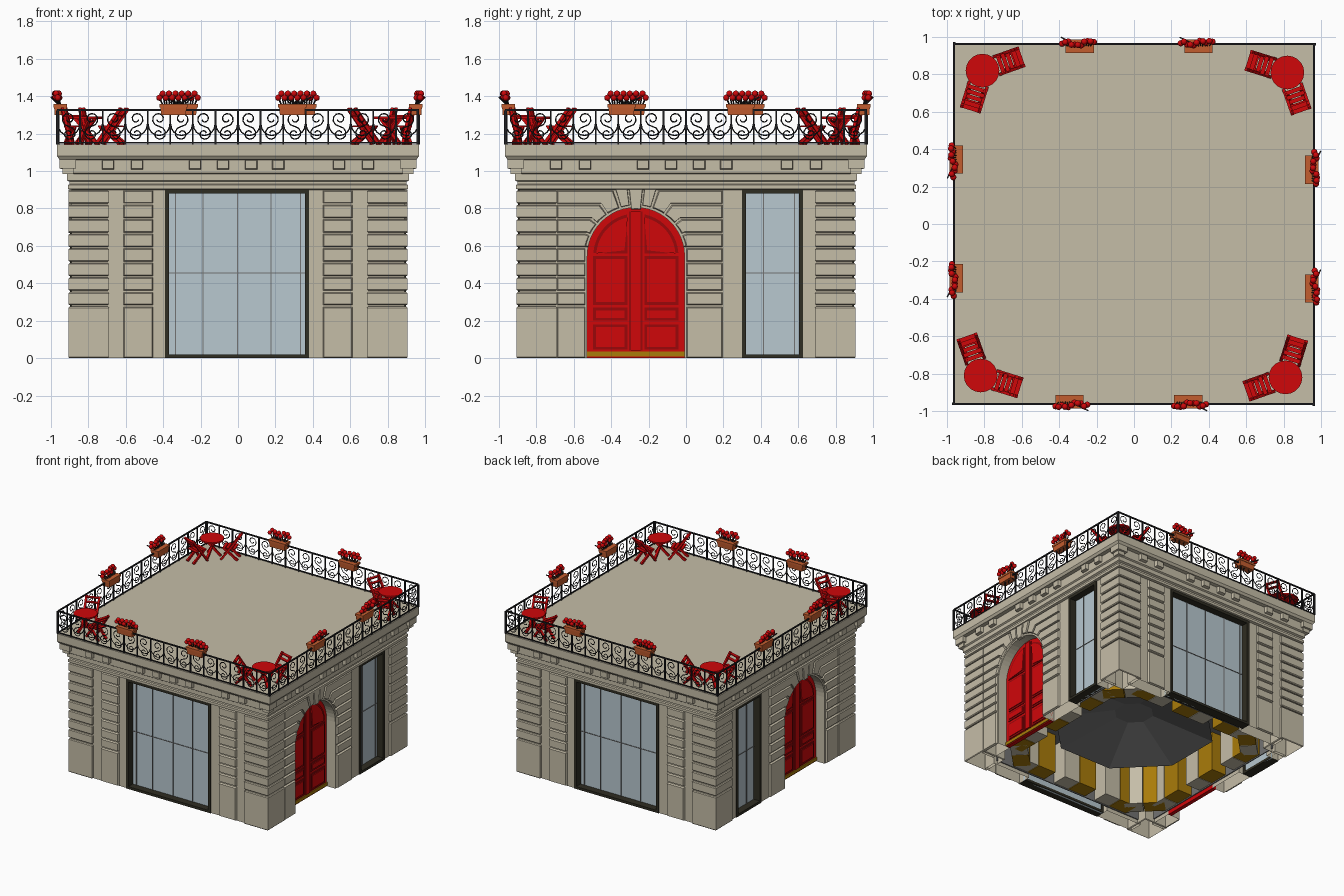
import bpy, bmesh, math, random
from mathutils import Matrix, Vector

random.seed(4)
cube = bpy.data.objects.get("Cube")
if cube:
    bpy.data.objects.remove(cube, do_unlink=True)


def material(name, r, g, b):
    m = bpy.data.materials.new(name)
    m.use_nodes = True
    m.diffuse_color = (r, g, b, 1)
    m.node_tree.nodes["Principled BSDF"].inputs["Base Color"].default_value = (r, g, b, 1)
    return m


STONE = material("stone", .56, .51, .39)
GLASS = material("glass", .48, .58, .63)
RED = material("red_paint", .63, .002, .003)
DEEP_RED = material("deep_red_moulding", .32, .002, .003)
FRAME = material("dark_bronze", .028, .026, .016)
IRON = material("black_iron", .014, .014, .016)
CLAY = material("terracotta", .55, .11, .028)
OCHRE = material("ochre", .4, .2, .003)
SLATE = material("slate_grey", .17, .17, .17)

# Wall frames: local axes are along the wall, outward, up
FRONT = Matrix(((1, 0, 0), (0, -1, 0), (0, 0, 1)))
BACK = Matrix(((-1, 0, 0), (0, 1, 0), (0, 0, 1)))
RIGHT = Matrix(((0, 1, 0), (1, 0, 0), (0, 0, 1)))
LEFT = Matrix(((0, -1, 0), (1, 0, 0), (0, 0, 1)))
SIDES = {"front": FRONT, "back": BACK, "plus_x": RIGHT, "minus_x": LEFT}


def loft(bm, rings):
    """Closed skin through rings of equal length."""
    vs = [[bm.verts.new(p) for p in ring] for ring in rings]
    n = len(vs[0])
    for a, b in zip(vs, vs[1:]):
        for i in range(n):
            bm.faces.new((a[i], a[(i + 1) % n], b[(i + 1) % n], b[i]))
    bm.faces.new(vs[0][::-1])
    bm.faces.new(vs[-1])


def prism(bm, pts, d0, d1, frame, inset=0.0):
    """Extrude a wall-plane outline outward, with optional chamfered front."""
    us, zs = [p[0] for p in pts], [p[1] for p in pts]
    cu, cz = (min(us) + max(us)) / 2, (min(zs) + max(zs)) / 2
    ku, kz = 1 - 2 * inset / (max(us) - min(us)), 1 - 2 * inset / (max(zs) - min(zs))
    loft(bm, [[frame @ Vector((u, d0, z)) for u, z in pts],
              [frame @ Vector((cu + (u - cu) * ku, d1, cz + (z - cz) * kz)) for u, z in pts]])


def rect(bm, u0, u1, z0, z1, d0, d1, frame=FRONT, inset=0.0):
    prism(bm, [(u0, z0), (u1, z0), (u1, z1), (u0, z1)], d0, d1, frame, inset)


def box(bm, x0, x1, y0, y1, z0, z1):
    rect(bm, x0, x1, z0, z1, -y1, -y0)


def bar(bm, a, b, w, h=None):
    a, b = Vector(a), Vector(b)
    q = (b - a).to_track_quat('Z', 'Y').to_matrix().to_4x4()
    m = Matrix.Translation((a + b) / 2) @ q @ Matrix.Diagonal((w, h or w, (b - a).length, 1))
    bmesh.ops.create_cube(bm, size=1, matrix=m)


def make(name, bm, mat, turns=1, open_base=False):
    """Finish a part; turns=4 repeats it around the building."""
    bmesh.ops.recalc_face_normals(bm, faces=bm.faces)
    if open_base:
        base = [f for f in bm.faces if max(v.co.z for v in f.verts) < .003]
        bmesh.ops.delete(bm, geom=base, context='FACES')
    me = bpy.data.meshes.new(name)
    bm.to_mesh(me)
    bm.free()
    me.materials.append(mat)
    place(name, me, turns)


def place(name, me, turns):
    for k in range(turns):
        ob = bpy.data.objects.new(name if turns == 1 else f"{name}_{k + 1}", me)
        ob.rotation_euler.z = k * math.pi / 2
        bpy.context.collection.objects.link(ob)


# Shared measures
WALL, FACE, HEAD, END = .89, .907, .905, .72
ARCH, SPRING, RAD = -.268, .545, .26
GAP, CHAMFER = .008, .006
PITCH = (HEAD - .283) / 8
ROWS = [(0, .275)] + [(.283 + i * PITCH, .283 + (i + 1) * PITCH - GAP) for i in range(8)]


def arc(r, a0, a1, n):
    return [(ARCH + r * math.cos(math.radians(a0 + (a1 - a0) * i / n)),
             SPRING + r * math.sin(math.radians(a0 + (a1 - a0) * i / n))) for i in range(n + 1)]


def window(name, u0, u1, mullions, frame):
    bm = bmesh.new()
    rect(bm, u0, u1, 0, HEAD, .825, .84, frame)
    make(name + "_glass", bm, GLASS)
    bm = bmesh.new()
    for a, b, c, d in ((u0, u0 + .022, 0, HEAD), (u1 - .022, u1, 0, HEAD),
                       (u0, u1, 0, .02), (u0, u1, HEAD - .026, HEAD)):
        rect(bm, a, b, c, d, .82, .898, frame)
    make(name + "_frame", bm, FRAME)
    bm = bmesh.new()
    for u in mullions:
        rect(bm, u - .003, u + .003, .02, HEAD - .02, .838, .845, frame)
    rect(bm, u0 + .02, u1 - .02, .453, .458, .838, .844, frame)
    make(name + "_mullions", bm, SLATE)


# Shop-window walls
for side in ("front", "back"):
    fr = SIDES[side]
    bm = bmesh.new()
    prism(bm, [(-END, 0), (-.39, 0), (-.39, HEAD), (.38, HEAD), (.38, 0), (END, 0), (END, .95), (-END, .95)],
          .78, WALL, fr)
    for s in (-1, 1):
        for z0, z1 in ROWS:
            u0, u1 = sorted((s * .455, s * .614))
            rect(bm, u0, u1, z0, z1, WALL - .002, FACE - .002, fr, CHAMFER)
    make(side + "_wall", bm, STONE, open_base=True)
    window(side + "_window", -.39, .38, [-.335, -.187, -.003, .176, .335], fr)

# Door walls
for side in ("plus_x", "minus_x"):
    fr = SIDES[side]
    bm = bmesh.new()
    door_arch = arc(RAD, 180, 0, 24)
    lo, hi = ARCH - RAD, ARCH + RAD
    prism(bm, [(-END, 0), (lo, 0)] + door_arch + [(hi, 0), (.3, 0), (.3, HEAD), (.625, HEAD), (.625, 0),
          (END, 0), (END, .95), (-END, .95)], .78, WALL, fr)
    for z0, z1 in ROWS[:5]:
        rect(bm, -.69, lo - .01, z0, z1, WALL - .002, FACE - .002, fr, CHAMFER)
        rect(bm, hi + .01, .195, z0, z1, WALL - .002, FACE - .002, fr, CHAMFER)
    # Stepped arch stones: radial joint, then level joint
    angles = [10, 25, 40, 56, 72]
    levels = [ROWS[5][0] + i * PITCH for i in range(5)]
    for s, reach in ((1, .463), (-1, .422)):
        for i in range(4):
            a0, a1, z0, z1 = angles[i] + 1, angles[i + 1] - 1, levels[i], levels[i + 1] - GAP
            pts = [(u - ARCH, z) for u, z in arc(RAD + .012, a0, a1, 4)]
            pts += [((z1 - SPRING) / math.tan(math.radians(a1)), z1), (reach, z1), (reach, z0),
                    ((z0 - SPRING) / math.tan(math.radians(a0)), z0)]
            prism(bm, [(ARCH + s * u, z) for u, z in pts], WALL - .002, FACE - .002, fr, CHAMFER)
    for a0, a1, r in ((73, 83, .012), (84, 96, -.01), (97, 107, .012)):
        top = [(ARCH + (HEAD - SPRING) / math.tan(math.radians(a)), HEAD) for a in (a1, a0)]
        prism(bm, arc(RAD + r, a0, a1, 3) + top, WALL - .01, FACE - .002, fr, .004)
    make(side + "_wall", bm, STONE, open_base=True)
    window(side + "_window", .3, .625, [.415, .58], fr)

    # Double door with raised panels on darker mouldings
    leaf, moulding = bmesh.new(), bmesh.new()
    prism(leaf, [(lo, 0)] + door_arch + [(hi, 0)], .78, .812, fr)
    rect(moulding, ARCH - .036, ARCH + .036, .04, .785, .81, .818, fr)
    rect(leaf, ARCH - .026, ARCH + .026, .04, .785, .81, .826, fr)
    for s in (-1, 1):
        for z0, z1 in ((.045, .18), (.2, .27), (.285, .545)):
            u0, u1 = sorted((ARCH + s * .045, ARCH + s * .228))
            rect(moulding, u0, u1, z0, z1, .81, .818, fr)
            rect(leaf, u0 + .015, u1 - .015, z0 + .015, z1 - .015, .811, .824, fr)
        for target, inset, d in ((moulding, 0, .818), (leaf, .016, .824)):
            quarter = [(ARCH + s * (u - ARCH), z) for u, z in arc(.228 - inset, 4, 78, 10)]
            prism(target, quarter + [(ARCH + s * (.045 + inset), .56 + inset)], .811, d, fr)
    make(side + "_door", leaf, RED)
    make(side + "_door_mouldings", moulding, DEEP_RED)
    bm = bmesh.new()
    rect(bm, lo, hi, .008, .034, .79, .819, fr)
    make(side + "_threshold", bm, OCHRE)

# Rusticated corner piers, hollow at the foot
bm = bmesh.new()
box(bm, .70, WALL, -WALL, -.70, .27, .95)
for z0, z1 in ROWS:
    c = CHAMFER
    loft(bm, [[(x, y, z) for x, y in ((.69 + i, -FACE + i), (FACE - i, -FACE + i),
               (FACE - i, -.69 - i), (.69 + i, -.69 - i))]
              for i, z in ((c, z0), (0, z0 + c), (0, z1 - c), (c, z1))])
make("corner_pier", bm, STONE, 4, open_base=True)

# Entablature and roof terrace
bm = bmesh.new()
steps = [(.89, .9), (.91, .905), (.91, .925), (.9, .93), (.9, .943), (.915, .95), (.915, .983),
         (.926, .99), (.926, 1.058), (.955, 1.062), (.968, 1.08), (.968, 1.143)]
loft(bm, [[(-h, -h, z), (h, -h, z), (h, h, z), (-h, h, z)] for h, z in steps])
make("cornice_and_terrace", bm, STONE)
bm = bmesh.new()
for x in (-.695, -.54, -.23, -.08, .07, .215, .54, .695):
    rect(bm, x - .034, x + .034, 1.008, 1.062, .92, .952, FRONT, .005)
box(bm, .865, .955, -.955, -.865, 1.015, 1.065)
box(bm, .88, .938, -.938, -.88, .985, 1.02)
make("cornice_brackets", bm, STONE, 4)

# Railing: straight bars, then scrollwork
Y, N = -.962, 16
bm = bmesh.new()
for z, w in ((1.152, .008), (1.327, .01)):
    bar(bm, (-.965, Y, z), (.965, Y, z), w)
for i in range(N):
    x = -.965 + 1.93 * i / N
    bar(bm, (x, Y, 1.143), (x, Y, 1.325), .014 if i == 0 else .009)
make("railing_bars", bm, IRON, 4)

cu = bpy.data.curves.new("railing_scrolls", 'CURVE')
cu.dimensions, cu.bevel_depth, cu.bevel_resolution = '3D', .0035, 0


def spline(pts):
    sp = cu.splines.new('POLY')
    sp.points.add(len(pts) - 1)
    for p, (x, z) in zip(sp.points, pts):
        p.co = (x, Y, z, 1)


for i in range(N):
    x, s = -.965 + 1.93 * (i + .5) / N, 1 if i % 2 else -1
    half = []
    for k in range(13):
        t = k / 12
        a, r = -math.pi / 2 + s * 7.5 * t, .04 * (1 - .7 * t)
        half.append((r * math.cos(a), .04 + r * math.sin(a)))
    spline([(x - u, 1.239 - v) for u, v in half[::-1]] + [(x + u, 1.239 + v) for u, v in half[1:]])
    spline([(x + .058 * math.cos(a * math.pi / 8), 1.25 - .06 * math.sin(a * math.pi / 8)) for a in range(9)])
tmp = bpy.data.objects.new("scroll_source", cu)
bpy.context.collection.objects.link(tmp)
mesh = bpy.data.meshes.new_from_object(tmp.evaluated_get(bpy.context.evaluated_depsgraph_get()))
bpy.data.objects.remove(tmp)
mesh.materials.clear()
mesh.materials.append(IRON)
place("railing_scrolls", mesh, 4)

# Flower boxes hung on the railing
pots, blooms, stems = bmesh.new(), bmesh.new(), bmesh.new()
for cx in (-.345, .29):
    loft(pots, [[(cx - w, -.95 - d, z), (cx + w, -.95 - d, z), (cx + w, -.95 + d, z), (cx - w, -.95 + d, z)]
                for w, d, z in ((.066, .03, 1.3), (.07, .033, 1.34), (.076, .036, 1.341), (.076, .036, 1.358))])
    for i in range(11):
        p = Vector((cx + .01 + (i - 5) * .017, -.965 + random.uniform(-.016, .012), 1.392 + .022 * (i % 2)))
        bmesh.ops.create_icosphere(blooms, subdivisions=2, radius=.017, matrix=Matrix.Translation(p))
        bar(stems, (cx + (i - 5) * .011, -.95, 1.35), p, .006)
    bar(stems, (cx + .02, -.96, 1.355), (cx + .1, -.998, 1.395), .007)
for f in blooms.faces:
    f.smooth = True
make("flower_box", pots, CLAY, 4)
make("flowers", blooms, RED, 4)
make("flower_stems", stems, IRON, 4)

# Bistro table with folding chairs
T = Vector((-.82, -.81, 0))
bm = bmesh.new()
bmesh.ops.create_cone(bm, cap_ends=True, segments=20, radius1=.09, radius2=.09, depth=.012,
                      matrix=Matrix.Translation(T + Vector((0, 0, 1.285))))
for k in range(3):
    d = Vector((math.cos(k * 2.1), math.sin(k * 2.1), 0)) * .065
    bar(bm, T + d + Vector((0, 0, 1.145)), T - d * .8 + Vector((0, 0, 1.28)), .017)
make("table", bm, RED, 4)
for name, cx, cy in (("chair_a", -.868, -.675), ("chair_b", -.685, -.852)):
    bm = bmesh.new()
    for i in range(4):
        y = -.04 + i * .026
        box(bm, -.05, .05, y - .011, y + .011, 1.235, 1.243)
    for s in (-1, 1):
        bar(bm, (s * .05, -.06, 1.145), (s * .05, .075, 1.335), .016)
        bar(bm, (s * .036, .065, 1.145), (s * .036, -.045, 1.237), .016)
    for t in (.79, .95):
        bar(bm, (-.05, -.06 + .135 * t, 1.145 + .19 * t), (.05, -.06 + .135 * t, 1.145 + .19 * t), .024, .008)
    away = math.atan2(cy - T.y, cx - T.x) - math.pi / 2
    bm.transform(Matrix.Translation((cx, cy, 0)) @ Matrix.Rotation(away, 4, 'Z'))
    make(name, bm, RED, 4)

# Interior seen through the open base: ceiling, faceted canopy, lining, fittings
bm = bmesh.new()
box(bm, -.79, .79, -.79, .79, .36, .38)
bmesh.ops.create_cone(bm, cap_ends=False, segments=8, radius1=.62, radius2=.15, depth=.14,
                      matrix=Matrix.Translation((0, 0, .29)) @ Matrix.Rotation(math.pi / 8, 4, 'Z'))
make("inner_canopy", bm, SLATE)
lining, gold, pale = bmesh.new(), bmesh.new(), bmesh.new()
rect(lining, -.7, .7, .03, .37, .77, .778)
for angle, dist, slide in ((0, .7, -.4), (0, .7, 0), (0, .7, .4), (math.pi / 4, .86, 0)):
    turn = Matrix.Rotation(angle, 4, 'Z')
    for target, x, w in ((gold, -.08, .16), (pale, .075, .14)):
        size = Matrix.Diagonal((w, .13, .33, 1))
        bmesh.ops.create_cube(target, size=1, matrix=turn @ Matrix.Translation((slide + x, -dist, .2)) @ size)
make("inner_lining", lining, SLATE, 4)
make("inner_fittings", gold, OCHRE, 4)
make("inner_pillars", pale, STONE, 4)
